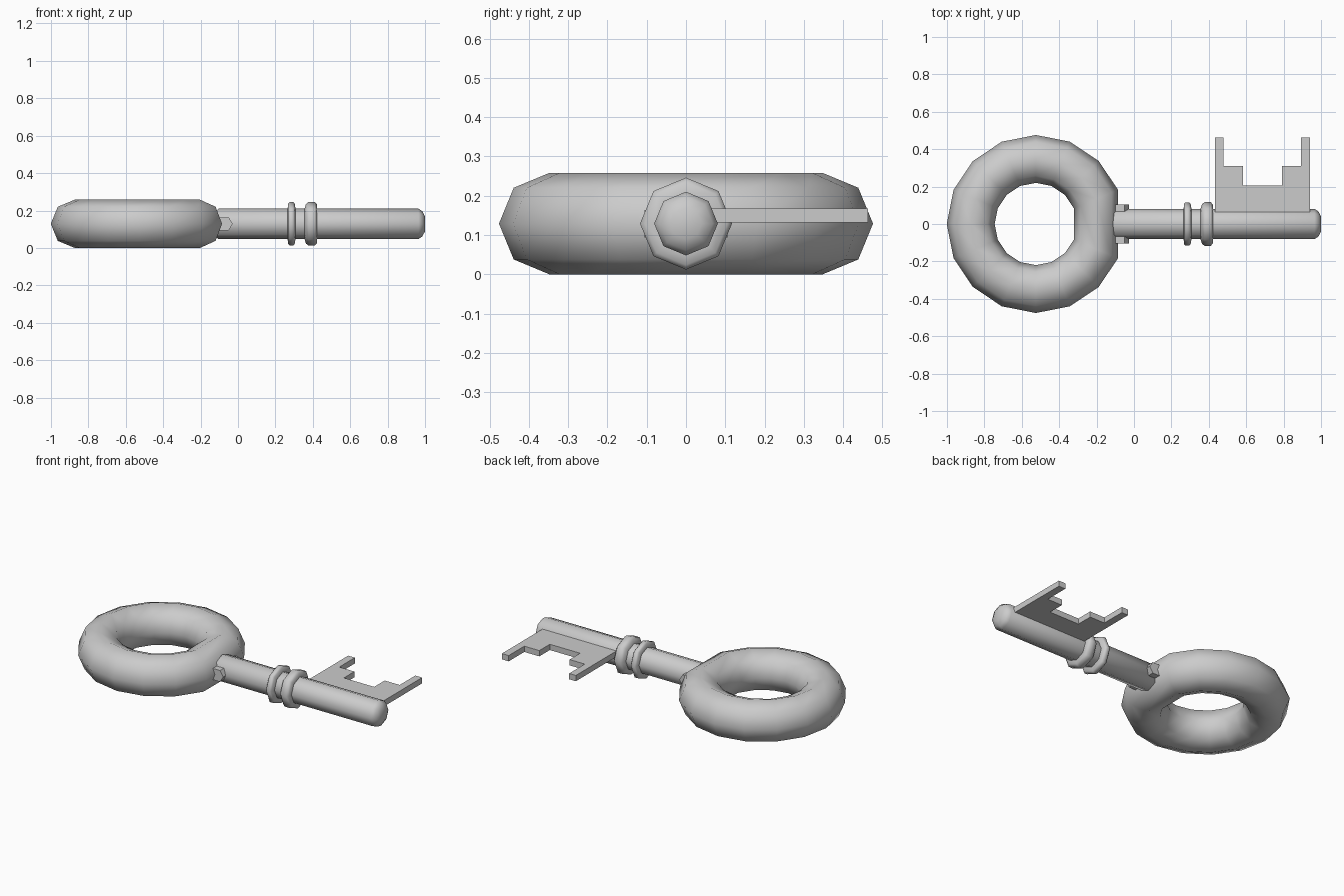
import bpy, bmesh
from math import sin, cos, radians, tau

if "Cube" in bpy.data.objects:
    bpy.data.objects.remove(bpy.data.objects["Cube"])

CZ = 0.129  # height of the key's axis


def finish(name, bm, angle=None):
    bmesh.ops.recalc_face_normals(bm, faces=bm.faces)
    mesh = bpy.data.meshes.new(name)
    bm.to_mesh(mesh)
    bm.free()
    obj = bpy.data.objects.new(name, mesh)
    bpy.context.collection.objects.link(obj)
    if angle:
        bpy.ops.object.select_all(action='DESELECT')
        obj.select_set(True)
        bpy.context.view_layer.objects.active = obj
        bpy.ops.object.shade_smooth_by_angle(angle=radians(angle))
    return obj


def skin(bm, rings, closed):
    """Join successive vertex rings with quads."""
    n = len(rings[0])
    pairs = list(zip(rings, rings[1:]))
    if closed:
        pairs.append((rings[-1], rings[0]))
    for a, b in pairs:
        for i in range(n):
            j = (i + 1) % n
            bm.faces.new((a[i], a[j], b[j], b[i]))
    if not closed:
        bm.faces.new(rings[0])
        bm.faces.new(rings[-1])


def lathe_x(name, profile, sides=8):
    """Turn an (x, radius) profile around the key's axis."""
    bm = bmesh.new()
    rings = [[bm.verts.new((x, r * cos(tau * i / sides), CZ + r * sin(tau * i / sides)))
              for i in range(sides)] for x, r in profile]
    skin(bm, rings, False)
    return finish(name, bm, 50)


def prism(name, points, to_co, lo, hi):
    bm = bmesh.new()
    skin(bm, [[bm.verts.new(to_co(a, b, h)) for a, b in points] for h in (lo, hi)], False)
    return finish(name, bm)


# Bow: 16-step torus with the step facing the shaft left out, giving a flat seat
bm = bmesh.new()
rings = []
for k in range(1, 16):
    a = tau * k / 16
    ring = []
    for i in range(8):
        m = tau * i / 8
        r = 0.348 + 0.128 * cos(m)
        ring.append(bm.verts.new((-0.525 + r * cos(a), r * sin(a), CZ + 0.129 * sin(m))))
    rings.append(ring)
skin(bm, rings, True)
finish("bow_ring", bm, 60)

# Shaft with a chamfered tip
lathe_x("shaft", [(-0.12, 0.065), (-0.105, 0.081), (0.965, 0.081), (0.985, 0.068), (1.0, 0.04)])

# Two collars
lathe_x("thin_collar", [(0.265, 0.078), (0.268, 0.108), (0.276, 0.116),
                        (0.295, 0.116), (0.303, 0.108), (0.308, 0.078)])
lathe_x("thick_collar", [(0.355, 0.078), (0.363, 0.105), (0.377, 0.117),
                         (0.41, 0.117), (0.421, 0.105), (0.424, 0.078)])

# Small side lugs where the shaft meets the bow
lug = [(-0.11, 0.035), (-0.05, 0.035), (-0.028, 0), (-0.05, -0.035), (-0.11, -0.035)]
for side, s in (("left", 1), ("right", -1)):
    prism(side + "_lug", lug, lambda a, b, h, s=s: (a, s * h, CZ + b), 0.06, 0.105)

# Toothed bit, stepped outline
bit = [(0.432, 0.05), (0.432, 0.463), (0.478, 0.463), (0.478, 0.31), (0.582, 0.31),
       (0.582, 0.207), (0.79, 0.207), (0.79, 0.31), (0.893, 0.31), (0.893, 0.463),
       (0.94, 0.463), (0.94, 0.05)]
prism("bit", bit, lambda a, b, h: (a, b, h), 0.132, 0.168)
